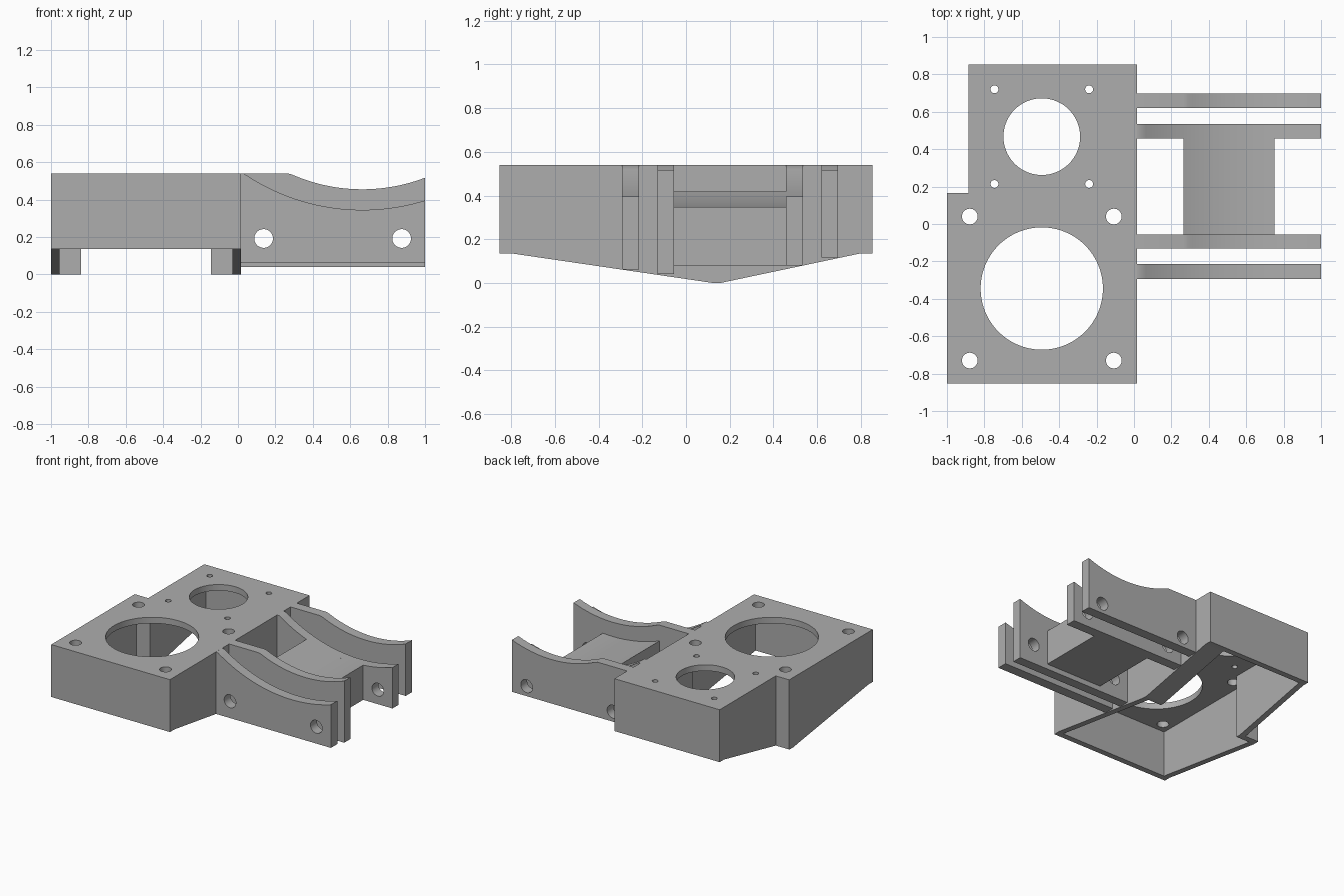
import bpy, bmesh, math
from mathutils import Vector

cube = bpy.data.objects.get("Cube")
if cube:
    bpy.data.objects.remove(cube, do_unlink=True)

grey = bpy.data.materials.new("plain grey")
grey.use_nodes = True
colour = (0.42, 0.42, 0.42, 1)
grey.diffuse_color = colour
grey.node_tree.nodes["Principled BSDF"].inputs["Base Color"].default_value = colour

TOP = 0.54
PLACE = {"x": lambda u, v, w: (w, u, v),
         "y": lambda u, v, w: (u, w, v),
         "z": lambda u, v, w: (u, v, w)}


def prism(name, outline, axis, start, end):
    """Extrude a 2D outline along one axis."""
    bm = bmesh.new()
    face = bm.faces.new([bm.verts.new(PLACE[axis](u, v, start)) for u, v in outline])
    grown = bmesh.ops.extrude_face_region(bm, geom=[face])["geom"]
    shift = Vector(PLACE[axis](0, 0, end - start))
    bmesh.ops.translate(bm, vec=shift, verts=[g for g in grown if isinstance(g, bmesh.types.BMVert)])
    bmesh.ops.recalc_face_normals(bm, faces=bm.faces)
    mesh = bpy.data.meshes.new(name)
    bm.to_mesh(mesh)
    bm.free()
    mesh.materials.append(grey)
    obj = bpy.data.objects.new(name, mesh)
    bpy.context.collection.objects.link(obj)
    return obj


def rect(u0, u1, v0, v1):
    return [(u0, v0), (u1, v0), (u1, v1), (u0, v1)]


def circle(u, v, r, count=64):
    return [(u + r * math.cos(math.tau * i / count), v + r * math.sin(math.tau * i / count))
            for i in range(count)]


def cut(obj, cutter):
    """Subtract a cutter and remove it."""
    mod = obj.modifiers.new("cut", "BOOLEAN")
    mod.operation, mod.solver, mod.object = "DIFFERENCE", "EXACT", cutter
    cutter.hide_render = True
    bpy.context.view_layer.objects.active = obj
    bpy.ops.object.modifier_apply(modifier=mod.name)
    bpy.data.objects.remove(cutter, do_unlink=True)


def finish(obj):
    bpy.ops.object.select_all(action="DESELECT")
    obj.select_set(True)
    bpy.context.view_layer.objects.active = obj
    bpy.ops.object.shade_smooth_by_angle(angle=math.radians(30))


# Housing with a shallow V-shaped underside
side = [(-0.853, TOP), (-0.853, 0.135), (-0.8, 0.135), (0.12, 0), (0.16, 0),
        (0.8, 0.135), (0.853, 0.135), (0.853, TOP)]
housing = prism("housing", side, "x", -1, 0.015)
cut(housing, prism("notch_cutter", rect(-1.2, -0.885, 0.167, 1), "z", -1, 1))

# Open cavity below the top plate, narrower at the back
cavity = [(-0.955, -0.808), (-0.03, -0.808), (-0.03, 0.122), (-0.145, 0.122),
          (-0.145, 0.808), (-0.84, 0.808), (-0.84, 0.122), (-0.955, 0.122)]
cut(housing, prism("cavity_cutter", cavity, "z", -1, TOP - 0.047))

# Large openings, each with four screw holes around it
for cy, radius, spread, screw in ((-0.345, 0.327, 0.385, 0.042), (0.467, 0.205, 0.253, 0.021)):
    cut(housing, prism("opening_cutter", circle(-0.493, cy, radius, 96), "z", 0.3, 1))
    for sx in (-1, 1):
        for sy in (-1, 1):
            spot = circle(-0.493 + sx * spread, cy + sy * spread, screw, 32)
            cut(housing, prism("screw_cutter", spot, "z", 0.3, 1))
finish(housing)


def saddle(x, low, radius):
    """Height of the concave cradle curve at x."""
    drop = radius - math.sqrt(radius ** 2 - (x - 0.665) ** 2)
    return min(TOP, low + drop)


def cradle_outline(x0, x1, bottom, low, radius, arc_start):
    begin = max(x0, arc_start)
    arc = [begin + (x1 - begin) * i / 32 for i in range(33)]
    if begin > x0:
        arc.insert(0, x0)
    return [(x1, bottom), (x0, bottom)] + [(x, saddle(x, low, radius)) for x in arc]


DEEP = (0.345, 1.13, 0.033)
SHALLOW = (0.455, 0.937, 0.266)

# Four cradle arms with cross holes
arms = [("front_outer_arm", -0.293, -0.215, 0.062, DEEP),
        ("front_inner_arm", -0.13, -0.055, 0.04, SHALLOW),
        ("back_inner_arm", 0.458, 0.535, 0.08, DEEP),
        ("back_outer_arm", 0.62, 0.697, 0.115, SHALLOW)]
for name, y0, y1, bottom, curve in arms:
    arm = prism(name, cradle_outline(0.01, 1, bottom, *curve), "y", y0, y1)
    for x in (0.137, 0.875):
        cut(arm, prism("hole_cutter", circle(x, 0.192, 0.05, 48), "y", y0 - 0.1, y1 + 0.1))
    finish(arm)

# Solid bridge between the two inner arms
finish(prism("bridge", cradle_outline(0.265, 0.75, 0.08, *DEEP), "y", -0.06, 0.463))
